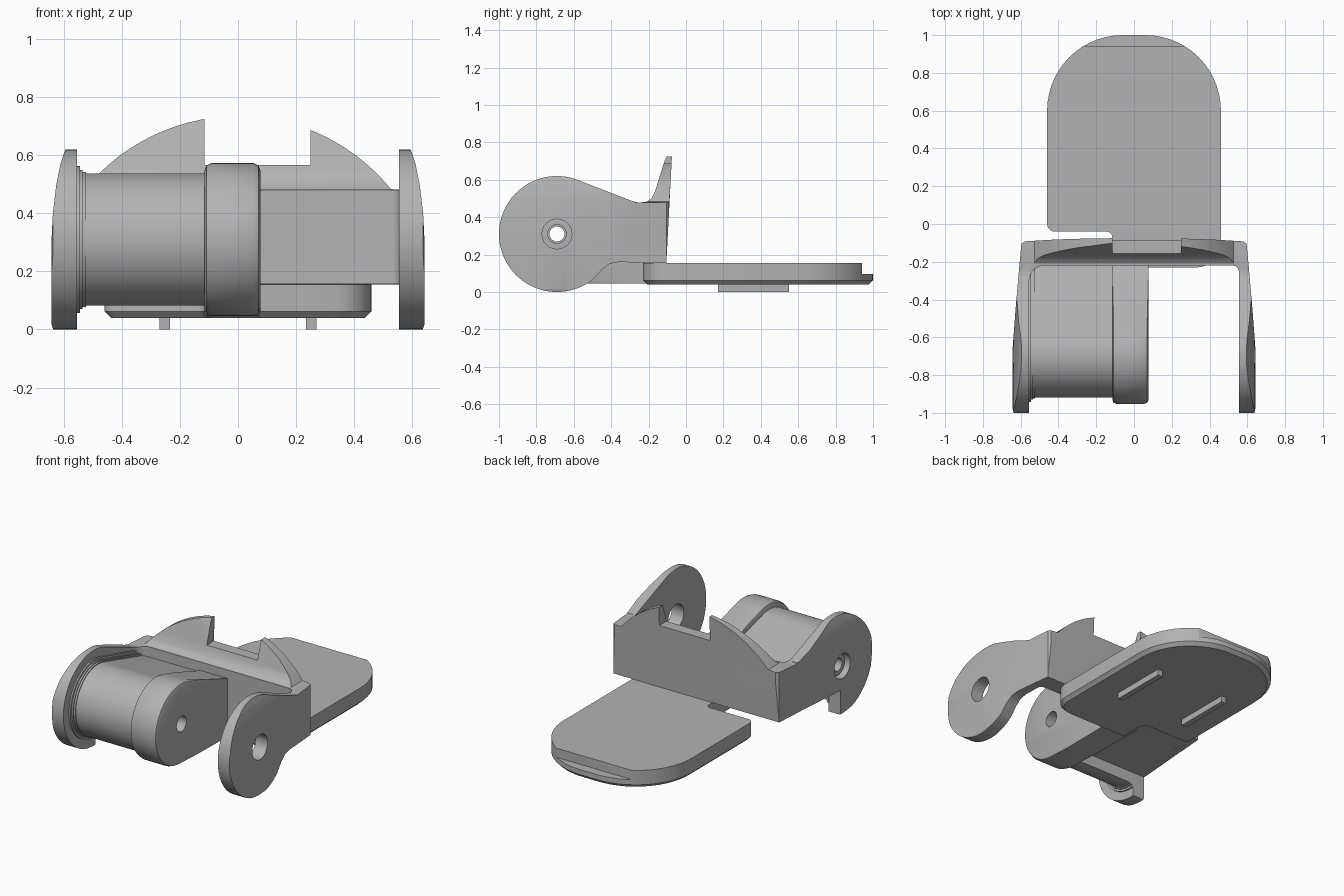
import bpy, bmesh, math
from mathutils import Vector

cube = bpy.data.objects.get("Cube")
if cube:
    bpy.data.objects.remove(cube, do_unlink=True)

grey = bpy.data.materials.new("plain grey")
grey.use_nodes = True
GREY = (0.45, 0.45, 0.45, 1)
grey.diffuse_color = GREY
grey.node_tree.nodes["Principled BSDF"].inputs["Base Color"].default_value = GREY

PIVOT = (-0.69, 0.31)


def arc(centre, radius, start, end, steps=24):
    """Points of an arc, angles in degrees."""
    angles = [math.radians(start + (end - start) * i / steps) for i in range(steps + 1)]
    return [(centre[0] + radius * math.cos(a), centre[1] + radius * math.sin(a)) for a in angles]


def prism(name, outline, axis, low, high):
    """Extrude a flat outline along an axis."""
    place = {"x": lambda p, d: (d, p[0], p[1]),
             "y": lambda p, d: (p[0], d, p[1]),
             "z": lambda p, d: (p[0], p[1], d)}[axis]
    bm = bmesh.new()
    ends = [[bm.verts.new(place(p, d)) for p in outline] for d in (low, high)]
    for ring in ends:
        bm.faces.new(ring)
    n = len(outline)
    for i in range(n):
        j = (i + 1) % n
        bm.faces.new((ends[0][i], ends[0][j], ends[1][j], ends[1][i]))
    bmesh.ops.recalc_face_normals(bm, faces=bm.faces)
    mesh = bpy.data.meshes.new(name)
    bm.to_mesh(mesh)
    bm.free()
    mesh.materials.append(grey)
    ob = bpy.data.objects.new(name, mesh)
    bpy.context.collection.objects.link(ob)
    return ob


def box(name, x, y, z):
    return prism(name, [(x[0], y[0]), (x[1], y[0]), (x[1], y[1]), (x[0], y[1])], "z", *z)


def pivot_rod(name, radius, low, high):
    return prism(name, arc(PIVOT, radius, 0, 345, 23), "x", low, high)


def apply(ob, mod):
    bpy.context.view_layer.objects.active = ob
    bpy.ops.object.modifier_apply(modifier=mod.name)


def combine(ob, tool, operation="DIFFERENCE"):
    tool.hide_render = True
    mod = ob.modifiers.new("cut", "BOOLEAN")
    mod.operation, mod.solver, mod.object = operation, "EXACT", tool
    apply(ob, mod)
    bpy.data.objects.remove(tool, do_unlink=True)


def bevel(ob, chosen, width, segments):
    """Bevel the edges picked by a rule on their two end points."""
    bm = bmesh.new()
    bm.from_mesh(ob.data)
    edges = [e for e in bm.edges if chosen(*(v.co for v in e.verts))]
    bmesh.ops.bevel(bm, geom=edges, offset=width, segments=segments,
                    profile=0.5, affect="EDGES", clamp_overlap=True)
    bm.to_mesh(ob.data)
    bm.free()


def mirrored(half):
    return half + [(-x, d) for x, d in reversed(half)]


# Yoke: side profile of the two arms and the back wall
side = arc(PIVOT, 0.31, 72, 308, 48) + [
    (-0.45, 0.12), (-0.41, 0.15), (-0.36, 0.16), (-0.105, 0.155),
    (-0.075, 0.73), (-0.1, 0.73), (-0.115, 0.7), (-0.165, 0.54),
    (-0.185, 0.5), (-0.21, 0.483), (-0.25, 0.477), (-0.29, 0.487)]
yoke = prism("yoke", side, "x", -0.7, 0.7)

# Taper the yoke from above and round its outer shoulders from the front
plan = [(0.632, -1.02), (0.642, -0.98), (0.642, -0.65), (0.627, -0.45), (0.607, -0.22),
        (0.596, -0.105), (0.58, -0.092), (0.3, -0.075), (0.1, -0.07)]
combine(yoke, prism("plan", mirrored(plan), "z", -0.1, 1), "INTERSECT")
front = [(0.63, -0.02), (0.643, 0.02), (0.643, 0.3), (0.638, 0.4), (0.626, 0.5),
         (0.612, 0.57), (0.595, 0.62), (0.59, 0.8)]
combine(yoke, prism("shoulders", mirrored(front), "y", -1.2, 0.2), "INTERSECT")

# Space between the arms, with rounded inner corners
inside = [(-0.555, -1.1), (0.555, -1.1)]
inside += arc((0.525, -0.25), 0.03, 0, 90, 4) + arc((-0.475, -0.3), 0.08, 90, 180, 6)
combine(yoke, prism("inside", inside, "z", -0.1, 1))

# Domed crest and the opening in its middle
crest = [(0.75, 0.47)] + arc((0, 0.057), 0.678, 39, 141, 28) + [(-0.75, 0.47), (-0.75, 1), (0.75, 1)]
combine(yoke, prism("crest", crest, "y", -0.27, 0.1))
combine(yoke, box("opening", (-0.115, 0.25), (-0.3, 0.1), (0.567, 1)))

# Step under the right arm and pivot holes
combine(yoke, box("step", (-0.8, -0.4), (-0.67, -0.3), (-0.1, 0.16)))
combine(yoke, pivot_rod("arm_hole", 0.08, -0.8, 0.8))

# Barrel joining the right arm and back wall
barrel_side = arc(PIVOT, 0.228, 72, 275, 40) + [(-0.67, 0.16), (-0.2, 0.16), (-0.2, 0.41)]
barrel = prism("barrel", barrel_side, "x", -0.57, -0.11)
combine(barrel, pivot_rod("barrel_bore", 0.05, -0.8, 0.2))

# Flared foot of the barrel, in shrinking steps
for i, (grow, reach) in enumerate([(0.025, 0.008), (0.012, 0.018), (0.005, 0.03)]):
    ring = prism(f"barrel_fillet_{i + 1}", arc(PIVOT, 0.228 + grow, 72, 275, 40)
                 + [(-0.67, 0.16), (-0.22, 0.16), (-0.22, 0.42 + grow)],
                 "x", -0.558, -0.553 + reach)
    combine(ring, pivot_rod("fillet_bore", 0.05, -0.8, 0.2))

# Screw sleeve sunk in the right arm
sleeve = pivot_rod("screw_sleeve", 0.068, -0.61, -0.56)
combine(sleeve, pivot_rod("sleeve_bore", 0.04, -0.8, 0))

# Knuckle of the plate, with chamfered rims
knuckle_side = arc(PIVOT, 0.263, 72, 270, 40) + [(-0.1, 0.045), (-0.1, 0.15), (-0.2, 0.16), (-0.2, 0.42)]
knuckle = prism("knuckle", knuckle_side, "x", -0.115, 0.077)
bevel(knuckle, lambda a, b: abs(a.x - b.x) < 0.001 and max(a.y, b.y) < -0.55, 0.025, 2)
combine(knuckle, pivot_rod("knuckle_bore", 0.05, -0.8, 0.2))

# Plate: rounded far end, notch in the near right corner
plate_outline = (arc((0.33, -0.1), 0.13, -90, 0, 8) + arc((0.06, 0.6), 0.4, 0, 90, 14)
                 + arc((-0.06, 0.6), 0.4, 90, 180, 14) + arc((-0.42, 0.0), 0.04, 180, 270, 5)
                 + arc((-0.145, -0.07), 0.03, 90, 0, 4) + [(-0.115, -0.23)])
plate = prism("plate", plate_outline, "z", 0.04, 0.155)
bevel(plate, lambda a, b: max(a.z, b.z) < 0.05, 0.022, 1)
combine(plate, box("lip_cut", (-0.6, 0.6), (0.94, 1.1), (0.095, 0.3)))

# Two ribs under the plate
for word, x in (("left", 0.252), ("right", -0.252)):
    box(f"{word}_rib", (x - 0.018, x + 0.018), (0.17, 0.55), (0, 0.05))

# Smooth the rounded surfaces, keep the edges sharp
bpy.ops.object.select_all(action="DESELECT")
for ob in bpy.context.collection.objects:
    if ob.type == "MESH" and grey.name in ob.data.materials:
        ob.select_set(True)
        bpy.context.view_layer.objects.active = ob
bpy.ops.object.shade_smooth_by_angle(angle=math.radians(32))
